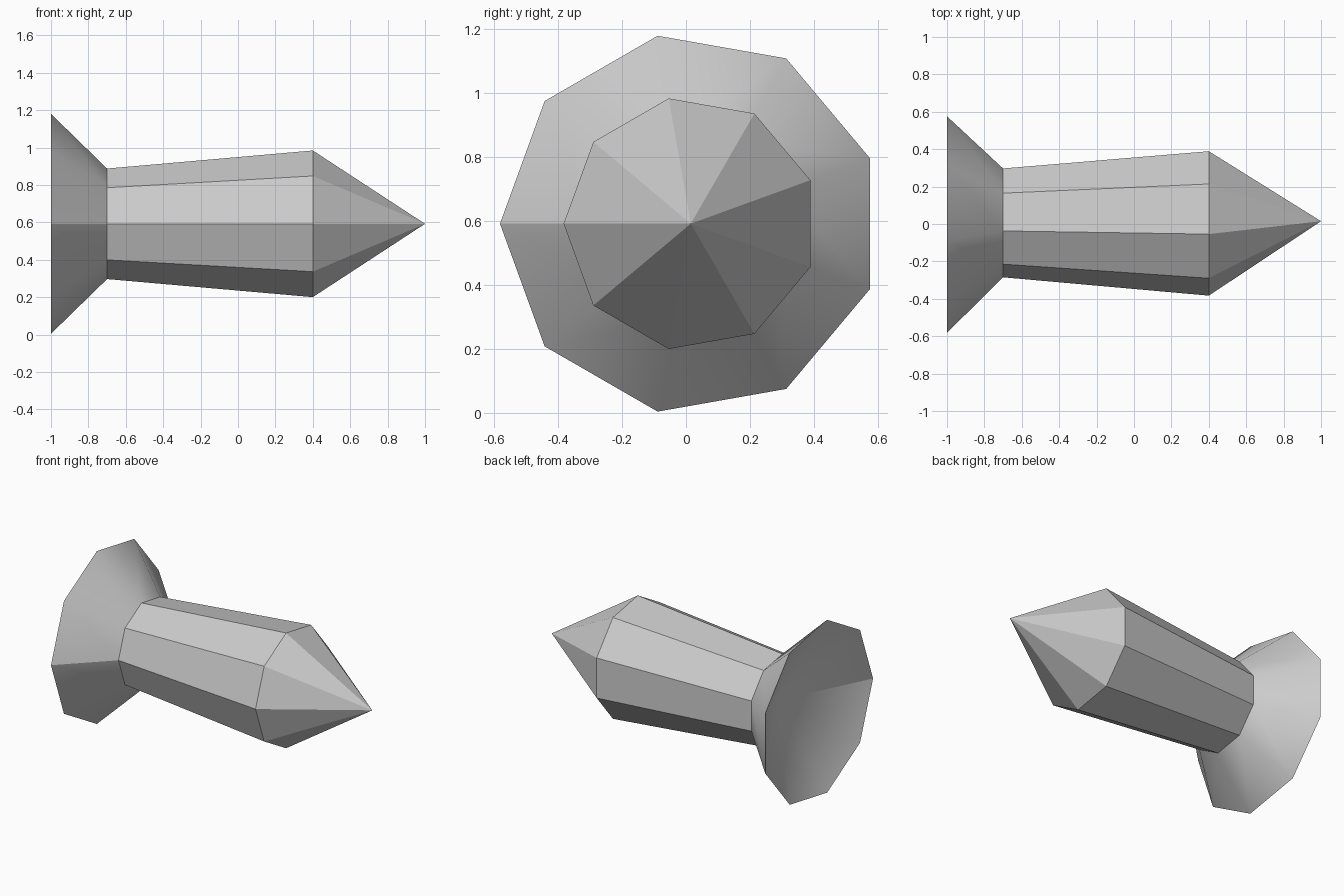
import bpy
import bmesh
import math

cube = bpy.data.objects.get("Cube")
if cube:
    bpy.data.objects.remove(cube, do_unlink=True)

SIDES = 9
CENTRE_Y, CENTRE_Z = 0.015, 0.592

# Plain grey material
grey = bpy.data.materials.new("plain_grey")
grey.use_nodes = True
colour = (0.6, 0.6, 0.6, 1)
grey.diffuse_color = colour
grey.node_tree.nodes["Principled BSDF"].inputs["Base Color"].default_value = colour


def lathe(name, profile):
    """Turn a profile of (x, radius) about the x axis; radius 0 gives a pole."""
    bm = bmesh.new()
    rings = []
    for x, radius in profile:
        ring = []
        for i in range(SIDES if radius else 1):
            a = math.pi + math.tau * i / SIDES
            ring.append(bm.verts.new((x, radius * math.cos(a), radius * math.sin(a))))
        rings.append(ring)
    for a, b in zip(rings, rings[1:]):
        for i in range(SIDES):
            j = (i + 1) % SIDES
            corners = [a[i % len(a)], a[j % len(a)], b[j % len(b)], b[i % len(b)]]
            bm.faces.new(dict.fromkeys(corners))
    bmesh.ops.recalc_face_normals(bm, faces=bm.faces)

    # Smooth shallow angles, keep facets and the seam along the first side sharp
    seam = {ring[0] for ring in rings}
    for face in bm.faces:
        face.smooth = True
    for edge in bm.edges:
        on_seam = all(v in seam for v in edge.verts)
        edge.smooth = edge.calc_face_angle() < math.radians(30) and not on_seam

    mesh = bpy.data.meshes.new(name)
    bm.to_mesh(mesh)
    bm.free()
    mesh.materials.append(grey)
    obj = bpy.data.objects.new(name, mesh)
    obj.location = (0, CENTRE_Y, CENTRE_Z)
    bpy.context.collection.objects.link(obj)
    return obj


# Hollow flare, narrow neck, widening shaft and pointed tip in one closed skin
lathe("flared_spike", [(-0.7, 0), (-1, 0.597), (-0.7, 0.3), (0.4, 0.398), (1, 0)])
